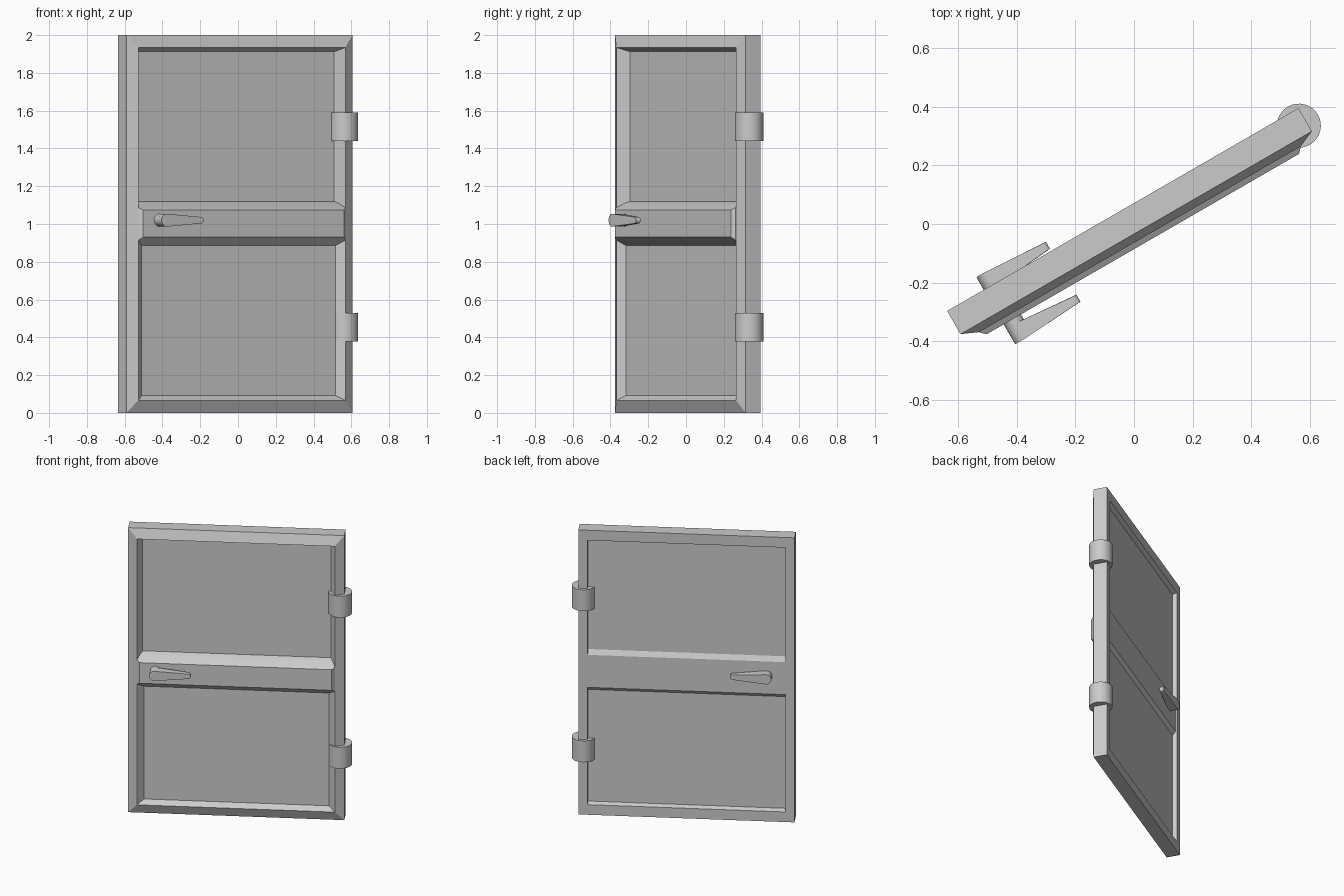
import bpy, bmesh, math
from mathutils import Matrix

if "Cube" in bpy.data.objects:
    bpy.data.objects.remove(bpy.data.objects["Cube"])

# Door space: u across the width, v into the depth (front is -v), z up
W, H, MID, BACK = 1.382, 2.0, 1.0, 0.091
PLACE = Matrix.Translation((-0.591, -0.375, 0)) @ Matrix.Rotation(math.radians(30), 4, 'Z')


def finish(bm, name, smooth=False):
    bmesh.ops.recalc_face_normals(bm, faces=bm.faces[:])
    me = bpy.data.meshes.new(name)
    bm.to_mesh(me)
    bm.free()
    ob = bpy.data.objects.new(name, me)
    bpy.context.collection.objects.link(ob)
    ob.matrix_world = PLACE
    if smooth:
        bpy.ops.object.select_all(action='DESELECT')
        ob.select_set(True)
        bpy.context.view_layer.objects.active = ob
        bpy.ops.object.shade_smooth_by_angle(angle=math.radians(35))
    return ob


def hull(name, pts, smooth=False):
    bm = bmesh.new()
    for p in pts:
        bm.verts.new(p)
    bmesh.ops.convex_hull(bm, input=bm.verts[:])
    bmesh.ops.dissolve_limit(bm, angle_limit=0.01, verts=bm.verts[:], edges=bm.edges[:])
    return finish(bm, name, smooth)


def rect(u, z0, z1, v):
    return [(a, v, b) for a in (u, W - u) for b in (z0, z1)]


def cylinder(name, centre, r, depth, axis='Z'):
    m = Matrix.Translation(centre)
    if axis == 'V':
        m = m @ Matrix.Rotation(math.pi / 2, 4, 'X')
    bm = bmesh.new()
    bmesh.ops.create_cone(bm, cap_ends=True, segments=32, radius1=r, radius2=r, depth=depth, matrix=m)
    return finish(bm, name, True)


# Bevelled frame: a closed profile (side inset, end inset, depth) swept round a U
def frame_half(name, profile, z_end, sign):
    bm = bmesh.new()
    rows = []
    for iu, iz, v in profile:
        z = z_end - sign * iz
        path = [(iu, MID), (iu, z), (W - iu, z), (W - iu, MID)]
        rows.append([bm.verts.new((u, v, zz)) for u, zz in path])
    for i, a in enumerate(rows):
        b = rows[(i + 1) % len(rows)]
        for j in range(3):
            bm.faces.new((a[j], a[j + 1], b[j + 1], b[j]))
    return finish(bm, name)


outer = [(0, 0, BACK), (0, 0, 0), (0.0585, 0.066, -0.026)]
back = [(0.060, 0.083, 0.062), (0.0575, 0.071, BACK)]
frame_half("upper_frame", outer + [(0.089, 0.088, 0.039)] + back, H, 1)
frame_half("lower_frame", outer + [(0.099, 0.092, 0.010)] + back, 0, -1)

# Recessed panels
hull("upper_panel", rect(0.057, MID, H - 0.075, 0.039) + rect(0.057, MID, H - 0.075, 0.062))
hull("lower_panel", rect(0.057, 0.075, MID, 0.010) + rect(0.057, 0.075, MID, 0.062))

# Middle rail, front and back
hull("front_rail", rect(0.077, 0.93, 1.075, -0.045) + rect(0.0585, 0.915, 1.086, -0.027)
     + rect(0.0585, 0.885, 1.108, 0.010) + rect(0.0585, 0.862, 1.12, 0.039))
hull("back_rail", rect(0.056, 0.892, 1.12, 0.083) + rect(0.056, 0.867, 1.153, 0.061))

# Hinges
for label, z in (("lower", 0.453), ("upper", 1.515)):
    cylinder(label + "_hinge", (W - 0.029, 0.0385, z), 0.075, 0.15)


# Lever handles: round at the shaft, tapering to a small rounded tip
def lever(name, vz):
    pts = []
    for i in range(13):
        t = math.pi * (0.5 + i / 12)
        for v in (-0.123, -0.061):
            pts.append((0.178 + 0.034 * math.cos(t), vz(v), 1.02 + 0.034 * math.sin(t)))
        for v in (-0.109, -0.081):
            pts.append((0.394 - 0.015 * math.cos(t), vz(v), 1.02 + 0.017 * math.sin(t)))
    hull(name, pts, True)


lever("front_lever", lambda v: v)
lever("back_lever", lambda v: 0.018 - v)
cylinder("handle_shaft", (0.178, 0.009, 1.02), 0.034, 0.2, 'V')
